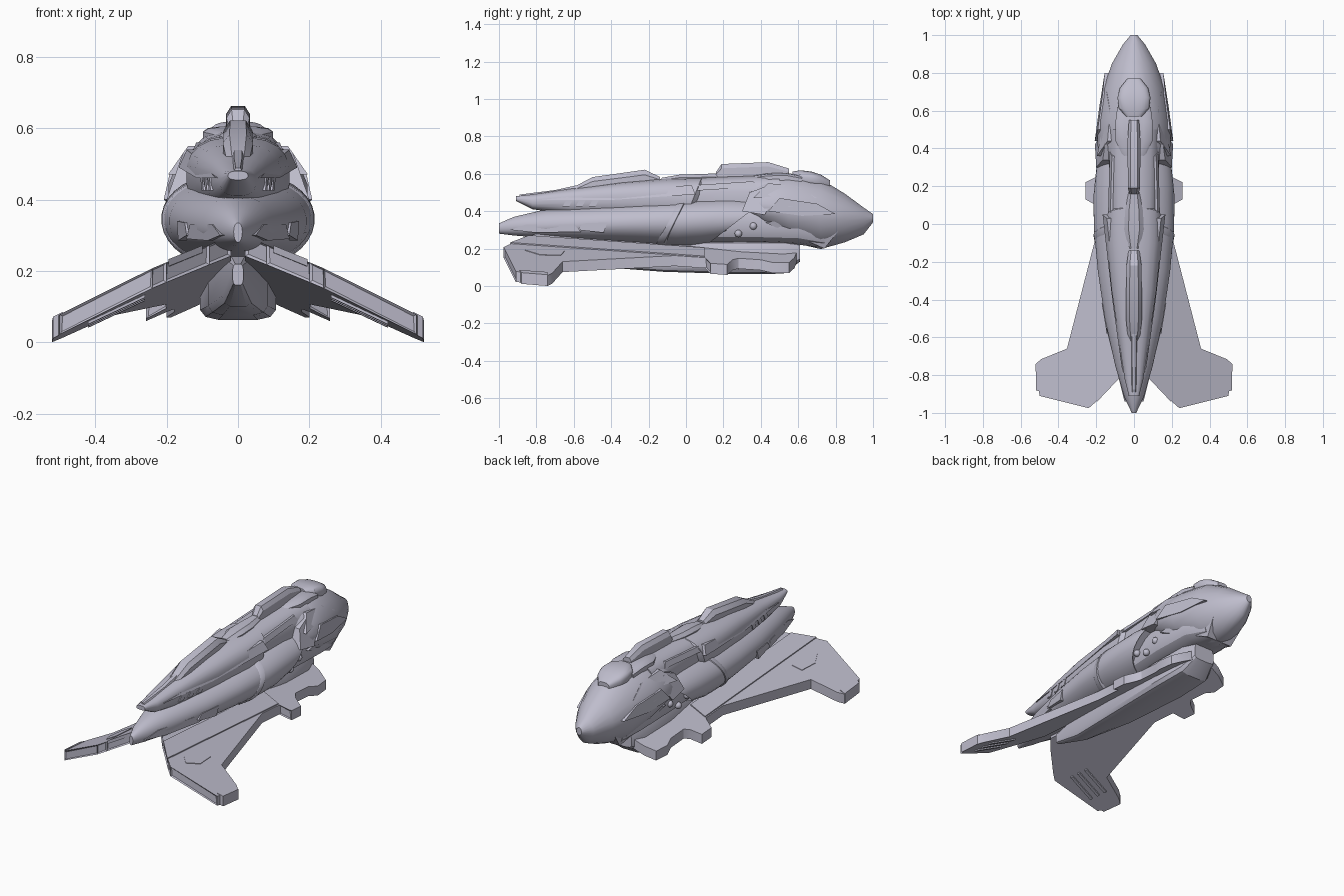
import bpy, bmesh, math
from mathutils import Vector

cube = bpy.data.objects.get("Cube")
if cube:
    bpy.data.objects.remove(cube)

paint = bpy.data.materials.new("lavender grey hull")
paint.use_nodes = True
COLOUR = (0.52, 0.51, 0.61, 1)
paint.diffuse_color = COLOUR
paint.node_tree.nodes["Principled BSDF"].inputs["Base Color"].default_value = COLOUR


def finish(bm, name, mirror=False):
    """Turn a bmesh into a named object, smooth except at sharp edges."""
    bmesh.ops.recalc_face_normals(bm, faces=bm.faces[:])
    for face in bm.faces:
        face.smooth = True
    for edge in bm.edges:
        edge.smooth = edge.calc_face_angle(0) < math.radians(30)
    mesh = bpy.data.meshes.new(name)
    bm.to_mesh(mesh)
    bm.free()
    mesh.materials.append(paint)
    obj = bpy.data.objects.new(name, mesh)
    bpy.context.collection.objects.link(obj)
    if mirror:
        obj.modifiers.new("mirror", "MIRROR").use_mirror_merge = False


def loft(name, stations, power=2.0, sides=28, lip=0.0):
    """Skin rounded rings; station = y, half width, bottom, widest z, top, slant."""
    bm = bmesh.new()
    rings = []
    for y, width, low, mid, high, *slant in stations:
        ring = []
        for i in range(sides):
            a = math.tau * (i + 0.5) / sides
            c, s = math.cos(a), math.sin(a)
            x = math.copysign(abs(c) ** (2 / power), c) * width
            rise = math.copysign(abs(s) ** (2 / power), s)
            dz = rise * (high - mid if s > 0 else mid - low)
            ring.append(bm.verts.new((x, y + (slant[0] * dz if slant else 0), mid + dz)))
        rings.append(ring)
    for a, b in zip(rings, rings[1:]):
        for i in range(sides):
            j = (i + 1) % sides
            bm.faces.new((a[i], a[j], b[j], b[i]))
    bm.faces.new(rings[0])
    front = bm.faces.new(rings[-1])
    if lip:
        bmesh.ops.recalc_face_normals(bm, faces=bm.faces[:])
        bmesh.ops.inset_region(bm, faces=[front], thickness=lip, depth=-lip * 2)
    finish(bm, name)


def prism(name, lower, upper, panel=None):
    """Close two matching outlines into a solid; optionally inset facing panels."""
    bm = bmesh.new()
    a = [bm.verts.new(p) for p in lower]
    b = [bm.verts.new(p) for p in upper]
    bm.faces.new(a)
    bm.faces.new(b)
    for i in range(len(a)):
        j = (i + 1) % len(a)
        bm.faces.new((a[i], a[j], b[j], b[i]))
    bmesh.ops.recalc_face_normals(bm, faces=bm.faces[:])
    if panel:
        faces = [f for f in bm.faces if f.normal.dot(Vector(panel)) > 0.6 and len(f.verts) == 4]
        bmesh.ops.inset_individual(bm, faces=faces, thickness=0.009, depth=-0.006)
    finish(bm, name, True)


def slab(name, outline, peak, thick, panel=None):
    """Plate in the wing plane, which droops outward and toward the nose."""
    top = [(x, y, peak - .48 * x - .07 * (y + .85)) for x, y in outline]
    prism(name, [(x, y, z - thick) for x, y, z in top], top, panel)


def side_plate(name, outline, inner, outer, lean=0.0, sweep=0.0):
    """Flank plate outlined in y and z; lean and sweep turn it to follow the hull."""
    y0, z0 = outline[0]
    shift = [lean * (z - z0) + sweep * (y - y0) for y, z in outline]
    prism(name, *([(x - d, y, z) for (y, z), d in zip(outline, shift)]
                  for x in (inner, outer)))


# Main hull bodies
loft("lower_hull", [
    (-1, .012, .28, .31, .335), (-.92, .05, .27, .315, .37), (-.75, .1, .255, .32, .41),
    (-.5, .155, .24, .33, .43), (-.25, .192, .225, .34, .45),
    (-.02, .213, .21, .345, .47, .4), (.14, .215, .21, .345, .48, .9),
    (.28, .2, .225, .35, .47, 1.3)], power=2.1, sides=36, lip=.012)
loft("hull_collar", [
    (-.1, .2, .21, .345, .465, .5), (-.09, .208, .207, .345, .472, .5),
    (-.06, .214, .205, .345, .474, .5), (-.05, .2, .21, .345, .465, .5)], power=2.1, sides=36)
loft("upper_hull", [
    (-.91, .028, .455, .467, .48), (-.82, .05, .41, .45, .49), (-.62, .08, .38, .46, .52),
    (-.35, .12, .36, .47, .555), (-.1, .145, .34, .47, .575), (.04, .146, .33, .47, .58, .4),
    (.07, .12, .34, .47, .56, .4)], power=2.5, sides=20)
loft("waist", [
    (-.1, .12, .35, .47, .57), (.2, .13, .3, .47, .585), (.5, .14, .3, .46, .595)],
    power=2.8, sides=16)
loft("inner_machinery", [
    (0, .13, .23, .33, .45), (.35, .15, .23, .33, .45), (.6, .15, .22, .33, .45),
    (.74, .11, .2, .3, .4)], power=3, sides=16)

# Head with canopy and chin
loft("head", [
    (.34, .17, .36, .43, .56), (.42, .198, .3, .42, .59), (.55, .192, .235, .4, .605),
    (.72, .165, .195, .38, .575), (.85, .118, .232, .37, .495), (.95, .06, .275, .36, .42),
    (1, .018, .34, .36, .385)], power=1.8, sides=20)
loft("canopy_dome", [
    (.57, .045, .55, .58, .612), (.61, .08, .54, .575, .619), (.67, .088, .53, .57, .612),
    (.72, .075, .52, .56, .596), (.77, .035, .51, .54, .565)], power=3)
loft("canopy_collar", [
    (.36, .06, .54, .57, .59), (.44, .1, .54, .575, .603), (.54, .1, .54, .575, .605),
    (.62, .09, .53, .56, .59)], power=4, sides=12)

# Dorsal ridges
loft("dorsal_spine", [
    (.16, .025, .56, .58, .61), (.19, .034, .56, .6, .655), (.44, .036, .56, .61, .665),
    (.55, .028, .56, .59, .63)], power=3, sides=8)
loft("rear_ridge", [
    (-.64, .03, .46, .48, .51), (-.5, .045, .48, .53, .585), (-.22, .042, .5, .56, .625),
    (-.14, .03, .52, .55, .585)], power=3, sides=8)
loft("middle_ridge", [
    (-.13, .03, .53, .55, .58), (-.03, .055, .53, .56, .598), (.07, .05, .53, .56, .6),
    (.17, .03, .53, .56, .605)], power=3, sides=8)
loft("tail_spine", [
    (-.89, .012, .45, .47, .49), (-.7, .02, .45, .48, .515), (-.5, .02, .47, .5, .56)],
    power=3, sides=8)

# Rails along the upper hull and waist
side_plate("shoulder_rail", [
    (-.78, .46), (-.4, .5), (.03, .54), (.05, .49), (-.4, .46)], .02, .062, .4, -.14)
side_plate("waist_rail", [(.06, .54), (.36, .56), (.38, .53), (.06, .51)], .08, .125, .4)

# Head flank armour
side_plate("cheek_panel", [(.44, .4), (.62, .375), (.8, .385), (.7, .44), (.5, .47)],
           .13, .208, .1, .15)
side_plate("brow_panel", [(.36, .47), (.5, .48), (.7, .47), (.6, .53), (.44, .55)],
           .12, .196, .55, .15)
side_plate("shoulder_guard", [(.3, .4), (.42, .38), (.48, .48), (.42, .53), (.34, .5)],
           .12, .2, .35)
side_plate("jaw_plate", [(.42, .34), (.58, .27), (.74, .2), (.82, .3), (.6, .36)],
           .1, .165, -.3, .12)

# Flank details
for i in range(3):
    y = -.66 + i * .07
    side_plate("flank_vent", [(y, .425), (y + .035, .425), (y + .055, .46), (y + .02, .46)],
               .04 + i * .01, .077 + i * .01, 0, -.15)
side_plate("tail_strake", [(-.94, .3), (-.8, .285), (-.56, .29), (-.6, .33), (-.85, .33)],
           .01, .05, 0, -.25)
side_plate("flank_hatch", [(-.58, .3), (-.44, .285), (-.42, .34), (-.55, .335)],
           .1, .144, 0, -.17)
for y, z in ((.2, .31), (.28, .28), (.36, .32)):
    bm = bmesh.new()
    bmesh.ops.create_uvsphere(bm, u_segments=12, v_segments=8, radius=.02)
    bmesh.ops.translate(bm, verts=bm.verts[:], vec=(.145, y, z))
    finish(bm, "machinery_knob", True)

# Wings run forward under the hull as a notched deck; trailing panels recessed
slab("wing", [
    (.02, .6), (.13, .58), (.19, .55), (.2, .46), (.18, .4), (.18, .28), (.2, .25),
    (.258, .22), (.258, .13), (.2, .1), (.2, -.06), (.355, -.66), (.49, -.715),
    (.52, -.74), (.5, -.91), (.24, -.975), (.2, -.94), (.08, -.82), (.02, -.75)],
    .314, .056, panel=(0, -1, 0))
slab("wing_root_cover", [(.1, .1), (.195, .1), (.195, -.94), (.1, -.84)], .32, .02)
slab("wing_hatch", [
    (.24, -.65), (.29, -.67), (.3, -.78), (.26, -.86), (.22, -.82), (.22, -.7)], .317, .01)
slab("wing_tip_pod", [(.49, -.74), (.521, -.74), (.518, -.88), (.49, -.89)], .318, .06)
for i in range(3):
    y = -.72 - i * .06
    slab("wing_under_rib", [(.26, y), (.42, y - .02), (.42, y - .04), (.26, y - .02)],
         .262, .012)

# Keel
loft("keel", [
    (-.66, .015, .16, .19, .22), (-.45, .045, .1, .16, .25), (-.12, .085, .075, .13, .25),
    (.3, .108, .062, .12, .25), (.52, .1, .065, .13, .25), (.61, .07, .13, .16, .23)],
    power=4, sides=12)
